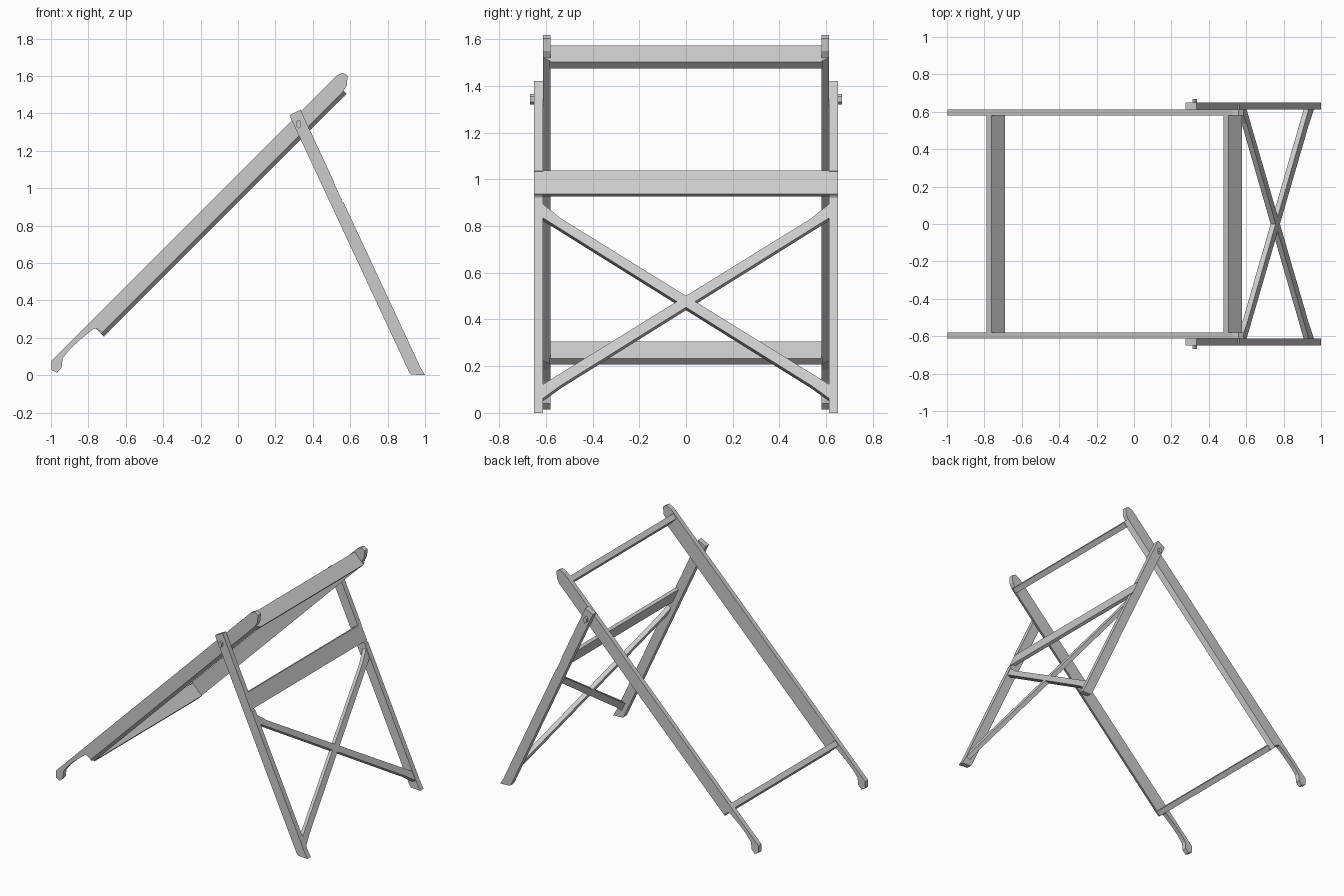
import bpy, bmesh, math
from mathutils import Vector

if "Cube" in bpy.data.objects:
    bpy.data.objects.remove(bpy.data.objects["Cube"], do_unlink=True)

GREY = (0.6, 0.6, 0.6, 1)
grey = bpy.data.materials.new("plain_grey")
grey.use_nodes = True
grey.diffuse_color = GREY
grey.node_tree.nodes["Principled BSDF"].inputs["Base Color"].default_value = GREY


def prism(name, outline, offset):
    """Flat outline of 3D points pushed along an offset into a solid."""
    bm = bmesh.new()
    face = bm.faces.new([bm.verts.new(p) for p in outline])
    moved = bmesh.ops.extrude_face_region(bm, geom=[face], use_keep_orig=True)["geom"]
    bmesh.ops.translate(bm, vec=Vector(offset),
                        verts=[v for v in moved if isinstance(v, bmesh.types.BMVert)])
    bmesh.ops.recalc_face_normals(bm, faces=bm.faces)
    mesh = bpy.data.meshes.new(name)
    bm.to_mesh(mesh)
    bm.free()
    mesh.materials.append(grey)
    ob = bpy.data.objects.new(name, mesh)
    bpy.context.collection.objects.link(ob)
    return ob


def slab(name, profile, y0, y1):
    """Side profile in x, z spanning y0 to y1."""
    return prism(name, [(x, y0, z) for x, z in profile], (0, y1 - y0, 0))


def slope(s, c):
    """Point at s along the 45 degree frame, c across it."""
    return s - c / 2, s + c / 2


def leg_x(z):
    """Outer edge of the sloping legs at height z."""
    return 0.995 - 0.466 * z


RAIL_IN, RAIL_OUT, LEG_OUT = 0.58, 0.613, 0.65

rail = [(-0.998, 0.077), (0.527, 1.602), (0.56, 1.617), (0.586, 1.602),
        (0.582, 1.55), (0.56, 1.513), (-0.725, 0.228), (-0.755, 0.249),
        (-0.77, 0.25), (-0.85, 0.185), (-0.9, 0.137), (-0.938, 0.09),
        (-0.943, 0.04), (-0.968, 0.014), (-0.997, 0.028)]

leg = [(0.275, 1.389), (0.334, 1.42), (leg_x(1.36), 1.36), (leg_x(1.035), 1.035),
       (leg_x(1.03) - 0.008, 1.03), (leg_x(0.93) - 0.008, 0.93), (leg_x(0.925), 0.925),
       (leg_x(0.04), 0.04), (1, 0), (0.925, 0.004), (0.915, 0.016)]

hexagon = [(0.325 + 0.015 * math.cos(a), 1.343 + 0.023 * math.sin(a))
           for a in (math.radians(30 + 60 * i) for i in range(6))]

# Paired side parts: rail with bevelled lower lip, leg, pivot bolt
for side, label in ((-1, "front"), (1, "back")):
    slab(label + "_rail", rail, side * RAIL_IN, side * RAIL_OUT)
    section = []
    for y, c in ((RAIL_OUT, 0.953), (RAIL_IN, 0.953), (RAIL_IN, 0.926)):
        x, z = slope(-0.254, c)
        section.append((x, side * y, z))
    prism(label + "_rail_lip", section, (1.297, 0, 1.297))
    slab(label + "_leg", leg, side * RAIL_OUT, side * LEG_OUT)
    slab(label + "_pivot_bolt", hexagon, side * RAIL_IN, side * 0.667)

# Rungs joining the two rails
for label, s in (("lower", -0.255), ("upper", 1.013)):
    corners = [slope(s + ds, c) for ds, c in
               ((0, 1.067), (0.027, 1.067), (0.027, 0.923), (0, 0.923))]
    slab(label + "_rung", corners, -RAIL_IN - 0.004, RAIL_IN + 0.004)

# Wide board let into the legs
board = [(leg_x(z) - 0.003, z) for z in (1.037, 0.936)]
board += [(x - 0.021, z - 0.009) for x, z in reversed(board)]
slab("leg_crossbar", board, -LEG_OUT, LEG_OUT)

# Crossed braces lying in the plane of the legs
brace = [(-0.613, 0.895), (-0.535, 0.832), (0.613, 0.122),
         (0.613, 0.062), (0.535, 0.118), (-0.613, 0.835)]
for side, label in ((1, "first"), (-1, "second")):
    prism(label + "_diagonal_brace",
          [(leg_x(z) - 0.004, side * y, z) for y, z in brace], (-0.027, 0, -0.0126))
